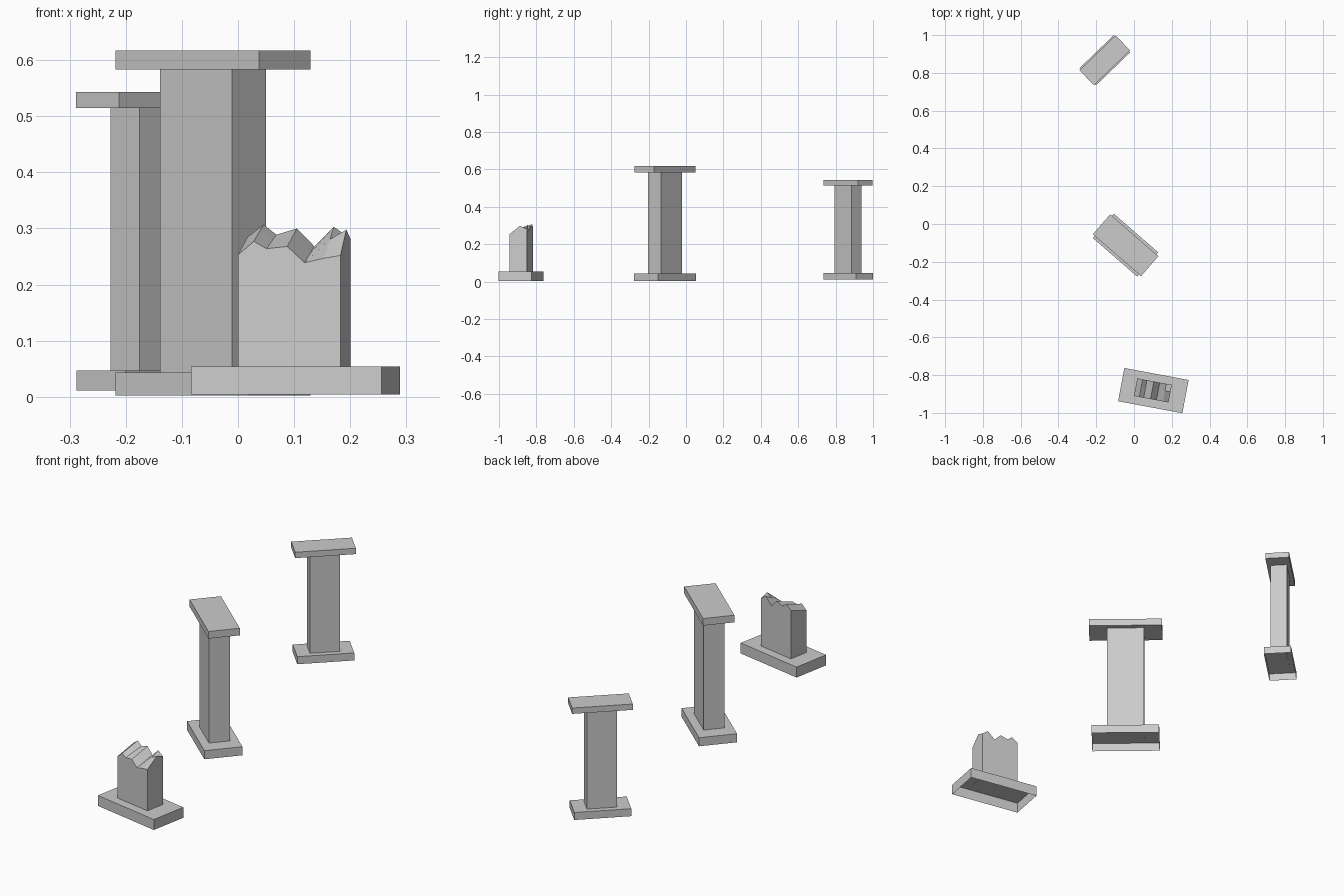
import bpy, bmesh, math
from mathutils import Matrix, Vector

cube = bpy.data.objects.get("Cube")
if cube:
    bpy.data.objects.remove(cube, do_unlink=True)

# Single stone colour
GREY = (0.6, 0.6, 0.6, 1.0)
stone = bpy.data.materials.new("grey_stone")
stone.use_nodes = True
stone.diffuse_color = GREY
stone.node_tree.nodes["Principled BSDF"].inputs["Base Color"].default_value = GREY


def finish(name, bm, place):
    bmesh.ops.recalc_face_normals(bm, faces=bm.faces)
    mesh = bpy.data.meshes.new(name)
    bm.to_mesh(mesh)
    bm.free()
    mesh.materials.append(stone)
    obj = bpy.data.objects.new(name, mesh)
    x, y, turn = place
    obj.location = (x, y, 0)
    obj.rotation_euler.z = math.radians(turn)
    bpy.context.collection.objects.link(obj)


def block(name, place, length, width, low, high, open_bottom=False):
    bm = bmesh.new()
    bmesh.ops.create_cube(bm, size=1, matrix=Matrix.Translation((0, 0, (low + high) / 2))
                          @ Matrix.Diagonal((length, width, high - low, 1)))
    bmesh.ops.recalc_face_normals(bm, faces=bm.faces)
    if open_bottom:
        under = [f for f in bm.faces if f.normal.z < -0.9]
        bmesh.ops.delete(bm, geom=under, context='FACES')
    finish(name, bm, place)


def broken_shaft(name, place, length, width, low, columns, side_peak):
    """Shaft whose jagged top is lofted between a front and a back profile."""
    depths = (0, 0.6, 1)
    bm = bmesh.new()
    tops = []
    for t, front, back in columns:
        row = []
        for d in depths:
            z = front + (back - front) * d
            if t == 1 and d == 0.6:
                z = side_peak
            row.append(bm.verts.new(((t - 0.5) * length, (d - 0.5) * width, z)))
        tops.append(row)
    for a, b in zip(tops, tops[1:]):
        for i in range(2):
            bm.faces.new((a[i], b[i], b[i + 1], a[i + 1]))
    # Walls drop straight from the jagged rim to the foot
    rim = [e for e in bm.edges if e.is_boundary]
    made = bmesh.ops.extrude_edge_only(bm, edges=rim)["geom"]
    for v in made:
        if isinstance(v, bmesh.types.BMVert):
            v.co.z = low
    foot = [e for e in made if isinstance(e, bmesh.types.BMEdge)
            and all(abs(v.co.z - low) < 1e-5 for v in e.verts)]
    bmesh.ops.contextual_create(bm, geom=foot)
    finish(name, bm, place)


# Whole pillars: base, shaft and cap
middle = (-0.0445, -0.1125, -41)
block("middle_base", middle, 0.312, 0.17, 0.002, 0.043, True)
block("middle_shaft", middle, 0.17, 0.093, 0.041, 0.584)
block("middle_cap", middle, 0.338, 0.14, 0.583, 0.617)

rear = (-0.1545, 0.8665, 44)
block("rear_base", rear, 0.25, 0.126, 0.011, 0.047, True)
block("rear_shaft", rear, 0.131, 0.075, 0.045, 0.516)
block("rear_cap", rear, 0.266, 0.11, 0.515, 0.543)

# Broken pillar: base and jagged stump
block("front_base", (0.1025, -0.882, -10.6), 0.346, 0.179, 0.004, 0.054, True)
jagged = [(0, 0.253, 0.285), (0.155, 0.277, 0.307), (0.28, 0.264, 0.289),
          (0.48, 0.268, 0.3), (0.65, 0.239, 0.268), (0.84, 0.247, 0.303), (1, 0.252, 0.282)]
broken_shaft("front_broken_shaft", (0.1, -0.881, -10.6), 0.186, 0.095, 0.052, jagged, 0.298)
